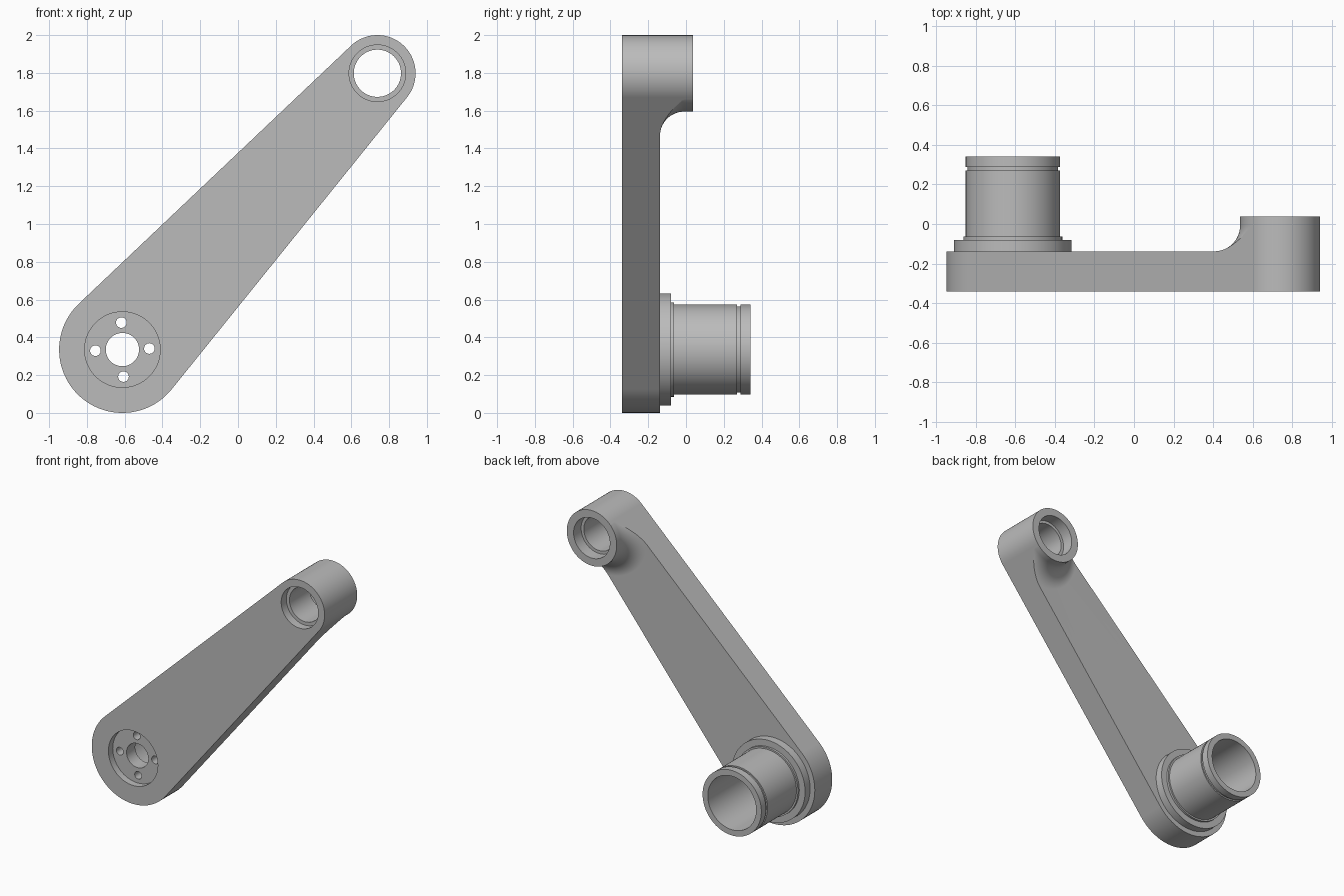
import bpy, bmesh, math
from mathutils import Vector, Matrix

cube = bpy.data.objects.get("Cube")
if cube:
    bpy.data.objects.remove(cube, do_unlink=True)

SEGS = 96
FRONT, BACK, BOSS_BACK, SHAFT_BACK = -0.34, -0.138, 0.037, 0.342
HUB, HUB_R = Vector((-0.612, 0, 0.335)), 0.335
EYE, EYE_R = Vector((0.738, 0, 1.798)), 0.202

grey = bpy.data.materials.new("plain grey metal")
grey.use_nodes = True
colour = (0.5, 0.5, 0.5, 1)
grey.diffuse_color = colour
grey.node_tree.nodes["Principled BSDF"].inputs["Base Color"].default_value = colour


def to_object(name, bm):
    bmesh.ops.remove_doubles(bm, verts=bm.verts, dist=1e-5)
    bmesh.ops.recalc_face_normals(bm, faces=bm.faces)
    mesh = bpy.data.meshes.new(name)
    bm.to_mesh(mesh)
    bm.free()
    mesh.materials.append(grey)
    obj = bpy.data.objects.new(name, mesh)
    bpy.context.collection.objects.link(obj)
    return obj


def lathe(name, centre, profile, closed=False):
    """Spin (radius, y) points around a front-to-back axis."""
    bm = bmesh.new()
    verts = [bm.verts.new(centre + Vector((r, y, 0))) for r, y in profile]
    pairs = list(zip(verts, verts[1:]))
    if closed:
        pairs.append((verts[-1], verts[0]))
    edges = [bm.edges.new(p) for p in pairs]
    bmesh.ops.spin(bm, geom=verts + edges, cent=centre, axis=(0, 1, 0),
                   angle=math.tau, steps=SEGS, use_merge=True)
    return to_object(name, bm)


def plug(centre, radius, y0, y1):
    """Cylindrical cutter."""
    return lathe("cutter", centre, [(0, y0), (radius, y0), (radius, y1), (0, y1)])


def cut(target, cutter):
    cutter.hide_render = True
    mod = target.modifiers.new("cut", "BOOLEAN")
    mod.operation, mod.solver, mod.object = "DIFFERENCE", "EXACT", cutter
    bpy.context.view_layer.objects.active = target
    bpy.ops.object.modifier_apply(modifier=mod.name)
    bpy.data.objects.remove(cutter, do_unlink=True)


def finish(obj):
    obj.data.shade_smooth()
    obj.data.set_sharp_from_angle(angle=math.radians(30))
    mod = obj.modifiers.new("even shading", "WEIGHTED_NORMAL")
    mod.keep_sharp = True


# Crank arm: two end arcs joined by tangent lines, extruded to full boss depth
axis = EYE - HUB
heading = math.atan2(axis.z, axis.x)
lean = math.acos((HUB_R - EYE_R) / axis.length)
outline = []
for centre, radius, start, end in (
        (HUB, HUB_R, heading + lean, heading + math.tau - lean),
        (EYE, EYE_R, heading - lean, heading + lean)):
    for i in range(SEGS // 2 + 1):
        a = start + (end - start) * i / (SEGS // 2)
        outline.append(centre + Vector((math.cos(a), 0, math.sin(a))) * radius)
bm = bmesh.new()
face = bm.faces.new([bm.verts.new(p + Vector((0, FRONT, 0))) for p in outline])
side = bmesh.ops.extrude_face_region(bm, geom=[face])["geom"]
bmesh.ops.translate(bm, vec=(0, BOSS_BACK - FRONT, 0),
                    verts=[g for g in side if isinstance(g, bmesh.types.BMVert)])
arm = to_object("crank_arm", bm)

# Lower the back of the arm, leaving the end boss with a round fillet
wall, fillet = EYE_R + 0.0005, 0.13
profile = [(wall, 0.2)]
for i in range(17):
    a = math.pi + math.pi / 2 * i / 16
    profile.append((wall + fillet + fillet * math.cos(a),
                    BACK + fillet + fillet * math.sin(a)))
profile += [(3, BACK), (3, 0.2)]
cut(arm, lathe("cutter", EYE, profile, closed=True))

# Stepped bore through the end boss
cut(arm, lathe("cutter", EYE, [
    (0, -0.5), (0.15, -0.5), (0.15, -0.28), (0.125, -0.28),
    (0.125, -0.05), (0.147, -0.05), (0.147, 0.2), (0, 0.2)]))

# Hub: front recess, rear bore, centre hole and four bolt holes
cut(arm, plug(HUB, 0.2, -0.5, -0.29))
cut(arm, plug(HUB, 0.196, -0.19, 0))
cut(arm, plug(HUB, 0.088, -0.4, 0))
for i in range(4):
    a = heading + math.pi / 4 + i * math.pi / 2
    offset = Vector((math.cos(a), 0, math.sin(a))) * 0.143
    cut(arm, plug(HUB + offset, 0.028, -0.4, 0))
finish(arm)

# Hollow shaft with collar, shoulder and retaining groove
shaft = lathe("hollow_shaft", HUB, [
    (0.196, BACK), (0.297, BACK), (0.297, -0.08), (0.25, -0.08),
    (0.25, -0.064), (0.238, -0.064), (0.238, 0.27), (0.228, 0.27),
    (0.228, 0.288), (0.238, 0.288), (0.238, SHAFT_BACK), (0.196, SHAFT_BACK)],
    closed=True)
finish(shaft)
